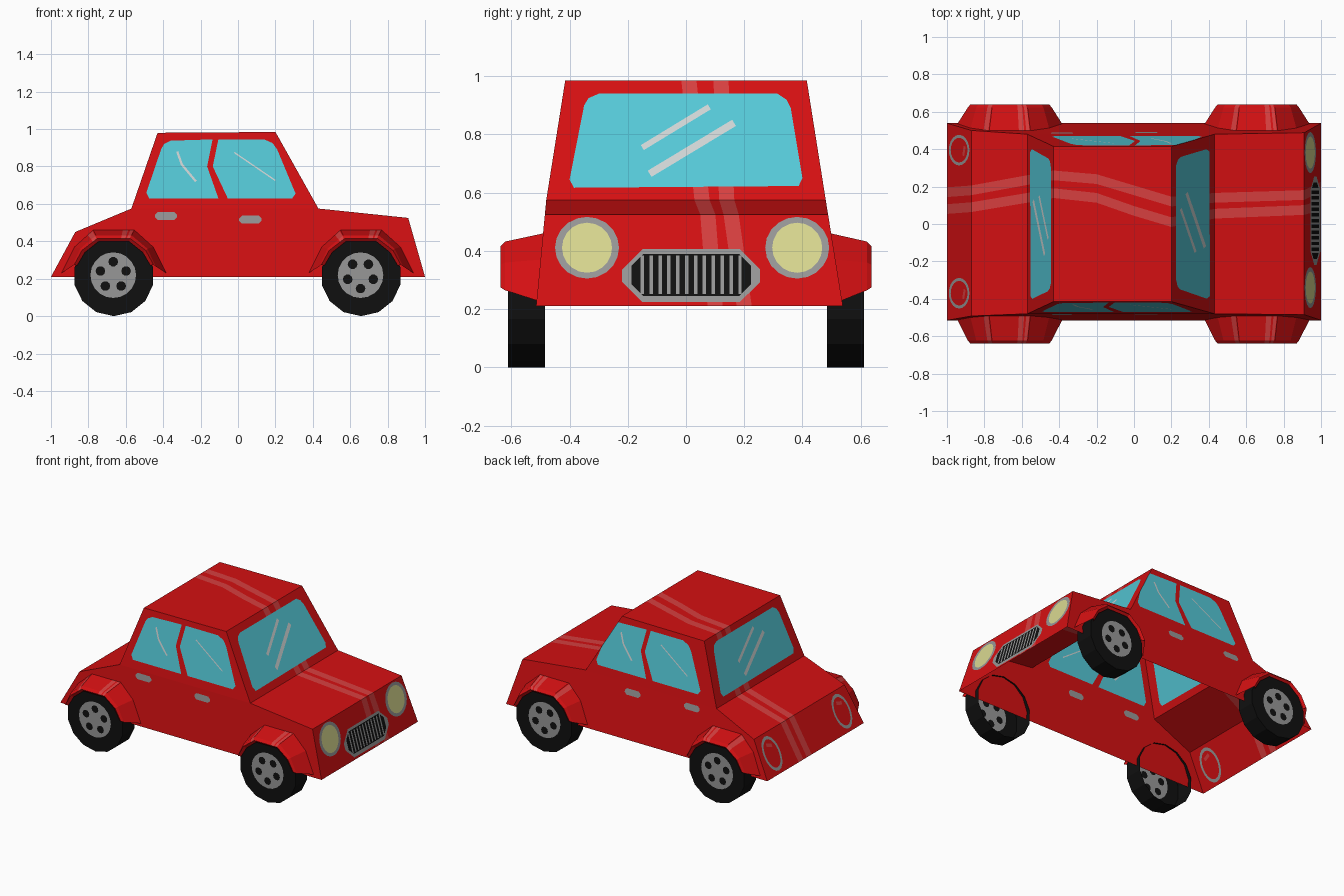
import bpy, bmesh, math
from mathutils import Vector
from mathutils.geometry import delaunay_2d_cdt

if "Cube" in bpy.data.objects:
    bpy.data.objects.remove(bpy.data.objects["Cube"])

COLOURS = [("red_paint", (0.66, 0.005, 0.006)), ("pale_red", (0.68, 0.05, 0.05)),
           ("window_blue", (0.09, 0.58, 0.68)), ("grey_metal", (0.31, 0.31, 0.31)),
           ("tyre_black", (0.005, 0.005, 0.005)), ("lamp_yellow", (0.70, 0.69, 0.28)),
           ("glint_white", (0.62, 0.66, 0.66))]
RED, PALE, BLUE, GREY, BLACK, YELLOW, WHITE = range(7)
MATS = []
for name, rgb in COLOURS:
    m = bpy.data.materials.new(name)
    m.diffuse_color = (*rgb, 1)
    m.use_nodes = True
    m.node_tree.nodes["Principled BSDF"].inputs["Base Color"].default_value = m.diffuse_color
    MATS.append(m)


def finish(bm, name):
    bmesh.ops.remove_doubles(bm, verts=bm.verts[:], dist=0.0005)
    bmesh.ops.recalc_face_normals(bm, faces=bm.faces[:])
    me = bpy.data.meshes.new(name)
    bm.to_mesh(me)
    bm.free()
    for m in MATS:
        me.materials.append(m)
    ob = bpy.data.objects.new(name, me)
    bpy.context.collection.objects.link(ob)
    return ob


def inside(p, poly):
    hit = False
    for (x1, y1), (x2, y2) in zip(poly, poly[1:] + poly[:1]):
        if (y1 > p[1]) != (y2 > p[1]) and p[0] < (x2 - x1) * (p[1] - y1) / (y2 - y1) + x1:
            hit = not hit
    return hit


def panel(bm, shapes, to3d):
    """Flat panel cut into coloured regions; later shapes paint over earlier ones."""
    pts, edges = [], []
    for poly, _ in shapes:
        n, k = len(pts), len(poly)
        pts += [Vector(p) for p in poly]
        edges += [(n + i, n + (i + 1) % k) for i in range(k)]
    vs, _, fs, *_ = delaunay_2d_cdt(pts, edges, [], 0, 1e-5)
    verts = [bm.verts.new(to3d(*v)) for v in vs]
    for f in fs:
        c = sum((vs[i] for i in f), Vector((0, 0))) / len(f)
        hits = [mat for poly, mat in shapes if inside(c, poly)]
        # the first shapes are the base; skip anything outside them
        if hits and hits[0] == shapes[0][1]:
            bm.faces.new([verts[i] for i in f]).material_index = hits[-1]


def ellipse(cx, cy, rx, ry, n=20, turn=0.0):
    return [(cx + rx * math.cos(turn + math.tau * i / n),
             cy + ry * math.sin(turn + math.tau * i / n)) for i in range(n)]


def box(cx, cy, hx, hy, c=0.0):
    return [(cx - hx, cy - hy + c), (cx - hx + c + 1e-4, cy - hy), (cx + hx - c - 1e-4, cy - hy),
            (cx + hx, cy - hy + c), (cx + hx, cy + hy - c), (cx + hx - c - 1e-4, cy + hy),
            (cx - hx + c + 1e-4, cy + hy), (cx - hx, cy + hy - c)] if c else \
           [(cx - hx, cy - hy), (cx + hx, cy - hy), (cx + hx, cy + hy), (cx - hx, cy + hy)]


def stroke(p, q, w):
    p, q = Vector(p), Vector(q)
    n = (q - p).orthogonal().normalized() * w / 2
    return [tuple(v) for v in (p + n, p - n, q - n, q + n)]


# ---- body: side profile with the two stripe positions at each point
PROFILE = [(-1, .21), (-.87, .45), (-.57, .575), (-.43, .98), (-.2, .982), (0, .983),
           (.2, .985), (.43, .575), (.91, .525), (1, .21)]
STRIPES = [(.08, .17), (.09, .18), (.14, .235), (.165, .26), (.14, .24), (.07, .18),
           (.01, .12), (.055, .14), (.075, .155), (.10, .20)]


def half_width(z, s):
    if z < .575:
        f = (z - .21) / .365
        return .527 + .012 * s + f * (.48 - .527 - .012 * s)
    return .48 - .065 * min(1, (z - .575) / .405)


# windscreen outline and glints, in (y, z)
screen = [(-.4, .645), (-.385, .617), (.387, .623), (.4, .65), (.36, .89), (.345, .92),
          (.315, .94), (-.3, .94), (-.335, .925), (-.35, .9)]
screen_parts = [(screen, BLUE), (stroke((-.15, .755), (.08, .895), .02), WHITE),
                (stroke((-.125, .665), (.165, .84), .025), WHITE)]
flip = lambda parts: [([(-y, z) for y, z in p], m) for p, m in parts]

# headlamps, grille and rear lamp rings
front = []
for y in (-.34, .382):
    front += [(ellipse(y, .411, .11, .106), GREY), (ellipse(y, .411, .086, .086), YELLOW)]
front += [(box(.018, .315, .237, .091, .07), GREY), (box(.018, .318, .205, .072, .04), BLACK)]
front += [(box(-.15 + .0305 * i, .318, .006, .066), GREY) for i in range(12)]
rear = []
for y in (-.37, .395):
    rear += [(ellipse(y, .33, .082, .102), GREY), (ellipse(y, .33, .066, .083), RED),
             (stroke((y - .03, .37), (y + .02, .385), .02), PALE)]
EXTRAS = {0: rear, 2: flip(screen_parts), 6: screen_parts, 8: front}

bm = bmesh.new()
for i, (a, b) in enumerate(zip(PROFILE, PROFILE[1:])):
    k = int(abs(b[1] - a[1]) > abs(b[0] - a[0]))

    def cross(y, t, a=a, b=b, k=k):
        f = (t - a[k]) / (b[k] - a[k])
        return (a[0] + f * (b[0] - a[0]), y, a[1] + f * (b[1] - a[1]))

    shapes = [([(-half_width(a[1], -1), a[k]), (half_width(a[1], 1), a[k]),
                (half_width(b[1], 1), b[k]), (-half_width(b[1], -1), b[k])], RED)]
    for j in (0, 1):
        ya, yb = STRIPES[i][j], STRIPES[i + 1][j]
        shapes.append(([(ya - .026, a[k]), (ya + .026, a[k]),
                        (yb + .026, b[k]), (yb - .026, b[k])], PALE))
    panel(bm, shapes + EXTRAS.get(i, []), cross)

# sides with two windows each, in (x, z)
windows = [
    ([(-.49, .66), (-.475, .63), (-.105, .63), (-.165, .8), (-.136, .945), (-.36, .938),
      (-.395, .92), (-.41, .895)], BLUE),
    ([(-.055, .63), (.29, .63), (.308, .655), (.21, .89), (.185, .925), (.14, .945),
      (-.105, .945), (-.135, .8)], BLUE),
    (stroke((-.325, .88), (-.3, .81), .012), WHITE),
    (stroke((-.3, .81), (-.225, .72), .012), WHITE),
    (stroke((-.02, .875), (.2, .725), .007), WHITE)]
for s in (-1, 1):
    shapes = [(PROFILE[:3] + PROFILE[7:], RED), (PROFILE[2:8], RED)]
    shapes += windows if s < 0 else [([(-x - .13, z) for x, z in p], m) for p, m in windows]
    shapes += [(box(x, z, .06, .021, .015), GREY) for x, z in ((-.385, .535), (.066, .516))]
    panel(bm, shapes, lambda x, z, s=s: (x, s * half_width(z, s), z))
finish(bm, "car_body")


# ---- flared wheel arches
def arch(half):
    pts = [(-x, z) for x, z in half] + [(x, z) for x, z in reversed(half)]
    cuts = {1: (.7, .95), 2: (.72, .85, .9, .98)}
    out = []
    for i, (p, q) in enumerate(zip(pts, pts[1:])):
        for f in (0,) + cuts.get(i, ()):
            out.append((p[0] + f * (q[0] - p[0]), p[1] + f * (q[1] - p[1])))
    return out + [pts[-1]]


PALE_SPANS = (2, 5, 7)
SECTIONS = [(None, arch([(.28, .01), (.21, .15), (.11, .24)])),
            (.622, arch([(.225, .045), (.18, .14), (.095, .212)])),
            (.638, arch([(.212, .055), (.17, .132), (.088, .195)])),
            (.625, arch([(.196, .05), (.155, .12), (.08, .18)]))]


def fender(cx, s, name):
    bm = bmesh.new()
    rows = []
    for y, pts in SECTIONS:
        rows.append([bm.verts.new((cx + x, s * (y or half_width(z + .22, s)), z + .22))
                     for x, z in pts])
    for r, (a, b) in enumerate(zip(rows, rows[1:])):
        for i in range(len(a) - 1):
            f = bm.faces.new((a[i], a[i + 1], b[i + 1], b[i]))
            f.material_index = PALE if i in PALE_SPANS and r < 2 else RED
    finish(bm, name)


# ---- wheels: open tread drum with a coloured outer face
def wheel(cx, s, turn, name):
    cz, n = .214, 14
    bm = bmesh.new()
    ring = ellipse(cx, cz, .215, .214, n, math.pi / 2)
    rows = [[bm.verts.new((x, s * y, z)) for x, z in ring] for y in (.484, .612)]
    for i in range(n):
        j = (i + 1) % n
        bm.faces.new((rows[0][i], rows[0][j], rows[1][j], rows[1][i])).material_index = BLACK
    shapes = [(ring, BLACK), (ellipse(cx - .003, cz + .005, .122, .122, 20), GREY)]
    for x, z in ellipse(cx - .003, cz + .005, .072, .072, 5, turn):
        shapes.append((ellipse(x, z, .026, .026, 10), BLACK))
    panel(bm, shapes, lambda x, z: (x, s * .612, z))
    finish(bm, name)


for cx, end in ((-.664, "rear"), (.658, "front")):
    for s, side in ((-1, "right"), (1, "left")):
        fender(cx, s, f"{end}_{side}_fender")
        wheel(cx, s, math.pi / 2 if cx < 0 else -math.pi / 2, f"{end}_{side}_wheel")
